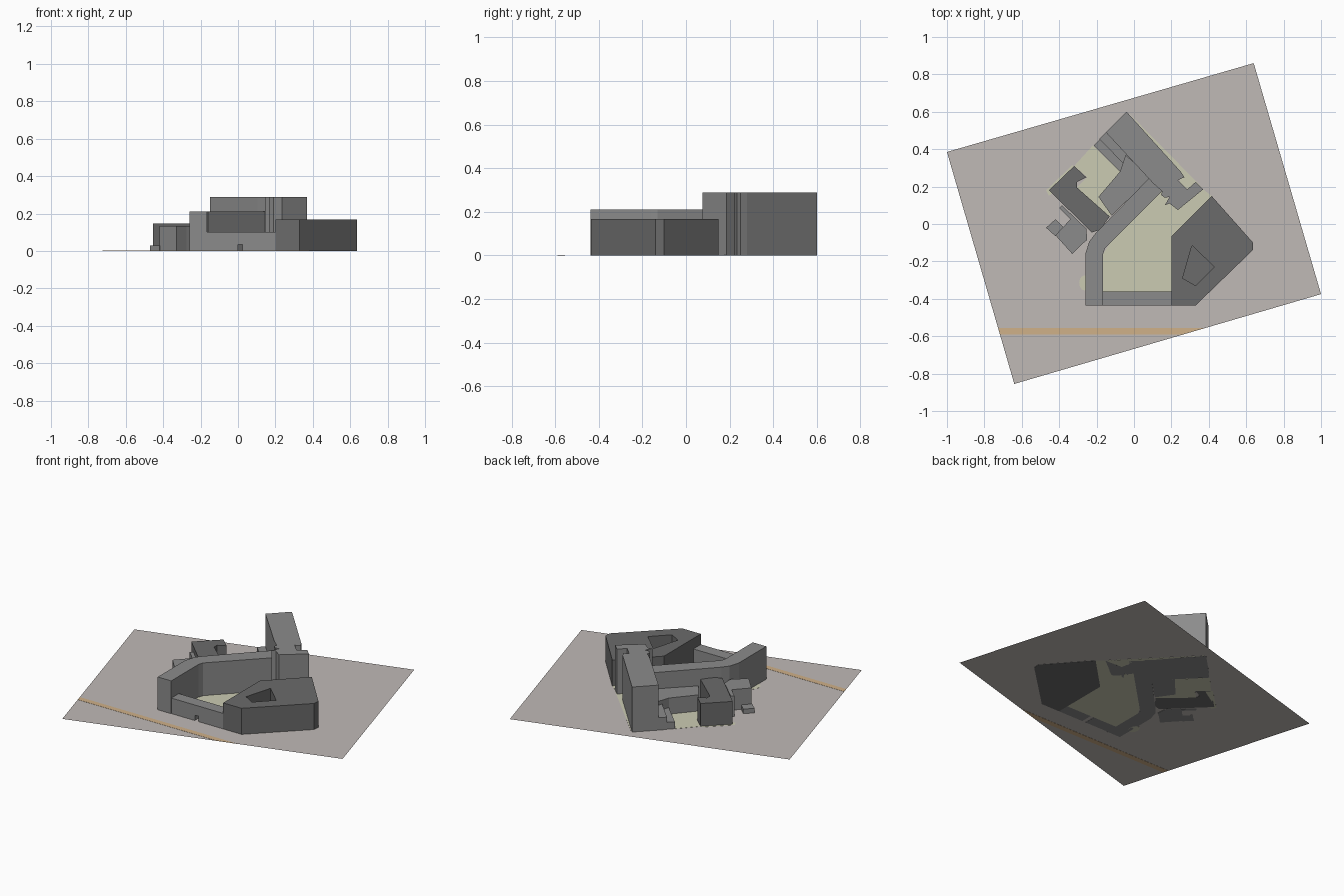
import bpy, bmesh, math
from mathutils import Vector

if "Cube" in bpy.data.objects:
    bpy.data.objects.remove(bpy.data.objects["Cube"])


def material(name, r, g, b):
    m = bpy.data.materials.new(name)
    m.diffuse_color = (r, g, b, 1)
    m.use_nodes = True
    m.node_tree.nodes["Principled BSDF"].inputs["Base Color"].default_value = m.diffuse_color
    return m


GROUND = material("warm_grey_ground", 0.53, 0.49, 0.47)
GRASS = material("pale_green", 0.60, 0.60, 0.45)
ROAD = material("tan_road", 0.63, 0.44, 0.25)
LIGHT = material("light_grey", 0.26, 0.26, 0.26)
DARK = material("dark_grey", 0.145, 0.145, 0.145)


def prism(name, outline, z0, z1, mat, holes=(), front=False):
    """Extrude an outline (with optional holes) upward; front=True extrudes an xz profile along y."""
    bm = bmesh.new()
    edges = []
    for loop in (outline, *holes):
        vs = [bm.verts.new((x, z0, y) if front else (x, y, z0)) for x, y in loop]
        edges += [bm.edges.new((vs[i - 1], vs[i])) for i in range(len(vs))]
    axis = Vector((0, 1, 0)) if front else Vector((0, 0, 1))
    bmesh.ops.triangle_fill(bm, edges=edges, use_beauty=True, normal=axis)
    if z1 > z0:
        geo = bmesh.ops.extrude_face_region(bm, geom=bm.faces[:], use_keep_orig=True)["geom"]
        bmesh.ops.translate(bm, vec=axis * (z1 - z0),
                            verts=[g for g in geo if isinstance(g, bmesh.types.BMVert)])
        bmesh.ops.recalc_face_normals(bm, faces=bm.faces[:])
    bmesh.ops.dissolve_limit(bm, angle_limit=0.01, verts=bm.verts[:], edges=bm.edges[:])
    me = bpy.data.meshes.new(name)
    bm.to_mesh(me)
    bm.free()
    me.materials.append(mat)
    ob = bpy.data.objects.new(name, me)
    bpy.context.collection.objects.link(ob)
    return ob


# Site sheet and road
prism("site_ground", [(-1, .385), (-.64, -.855), (1, -.375), (.64, .86)], .001, .001, GROUND)
prism("road", [(-.725, -.555), (-.715, -.59), (.26, -.59), (.38, -.555)], 0, .002, ROAD)

# Lawns
prism("main_courtyard_lawn", [(-.165, -.36), (.2, -.36), (.2, -.065), (.415, .15), (.37, .185),
                              (.235, .08), (.15, .175), (-.13, -.105), (-.165, -.16)], 0, .002, GRASS)
prism("north_courtyard_lawn", [(-.22, .42), (-.32, .31), (-.25, .25), (-.305, .195),
                               (-.13, .04), (-.03, .2), (-.075, .28)], 0, .002, GRASS)
prism("east_verge", [(-.03, .595), (.345, .215), (.37, .185), (.25, .19), (.24, .28)], 0, .002, GRASS)
prism("west_verge", [(-.33, .315), (-.47, .18), (-.455, .15), (-.30, .28)], 0, .002, GRASS)
prism("round_lawn", [(-.265 + .028 * math.cos(a * math.pi / 6), -.315 + .04 * math.sin(a * math.pi / 6))
                     for a in range(12)], 0, .002, GRASS)

# Tall slab with notched end
prism("tall_block", [(-.04, .60), (-.15, .49), (.105, .215), (.15, .175), (.145, .155), (.165, .14),
                     (.19, .145), (.165, .10), (.19, .11), (.235, .075), (.37, .185), (.33, .225),
                     (.285, .185), (.235, .235), (.27, .25), (.25, .28)], 0, .288, LIGHT)

# Low terraces beside the tall slab
prism("upper_terrace", [(-.15, .49), (-.185, .455), (-.05, .315), (.0, .33)], 0, .08, LIGHT)
prism("lower_terrace", [(-.18, .455), (-.215, .42), (-.075, .28), (-.04, .31)], 0, .045, LIGHT)
prism("low_annex", [(-.075, .28), (-.19, .145), (-.12, .045), (.09, .25), (.03, .30), (-.045, .37)],
      0, .105, LIGHT)

# Bent medium-height wing
prism("bent_wing", [(-.26, -.437), (-.165, -.437), (-.165, -.16), (-.155, -.13), (-.13, -.105),
                    (.15, .175), (.085, .25), (-.21, -.055), (-.24, -.095), (-.26, -.16)], 0, .21, LIGHT)

# Front link with a passage through it
prism("front_link", [(-.165, 0), (0, 0), (0, .035), (.025, .035), (.025, 0), (.2, 0),
                     (.2, .10), (-.165, .10)], -.435, -.36, LIGHT, front=True)

# Dark corner building with an inner light well
well = [(.31, -.115), (.43, -.23), (.33, -.33), (.26, -.29)]
prism("corner_building", [(.415, .15), (.2, -.065), (.2, -.435), (.33, -.435), (.635, -.14), (.637, -.1)],
      0, .167, DARK, holes=[well])
prism("light_well_floor", well, 0, .003, DARK)

# Dark west building and its light side annex
prism("west_building", [(-.32, .31), (-.455, .18), (-.225, -.045), (-.18, -.03), (-.13, .04),
                        (-.305, .195), (-.305, .225), (-.255, .25)], 0, .147, DARK)
prism("west_annex", [(-.385, .10), (-.255, -.025), (-.25, -.085), (-.275, -.105), (-.33, -.16),
                     (-.42, -.06), (-.34, .025), (-.40, .085)], 0, .132, LIGHT)
prism("west_porch", [(-.47, -.02), (-.42, -.065), (-.375, -.02), (-.42, .025)], 0, .03, LIGHT)
